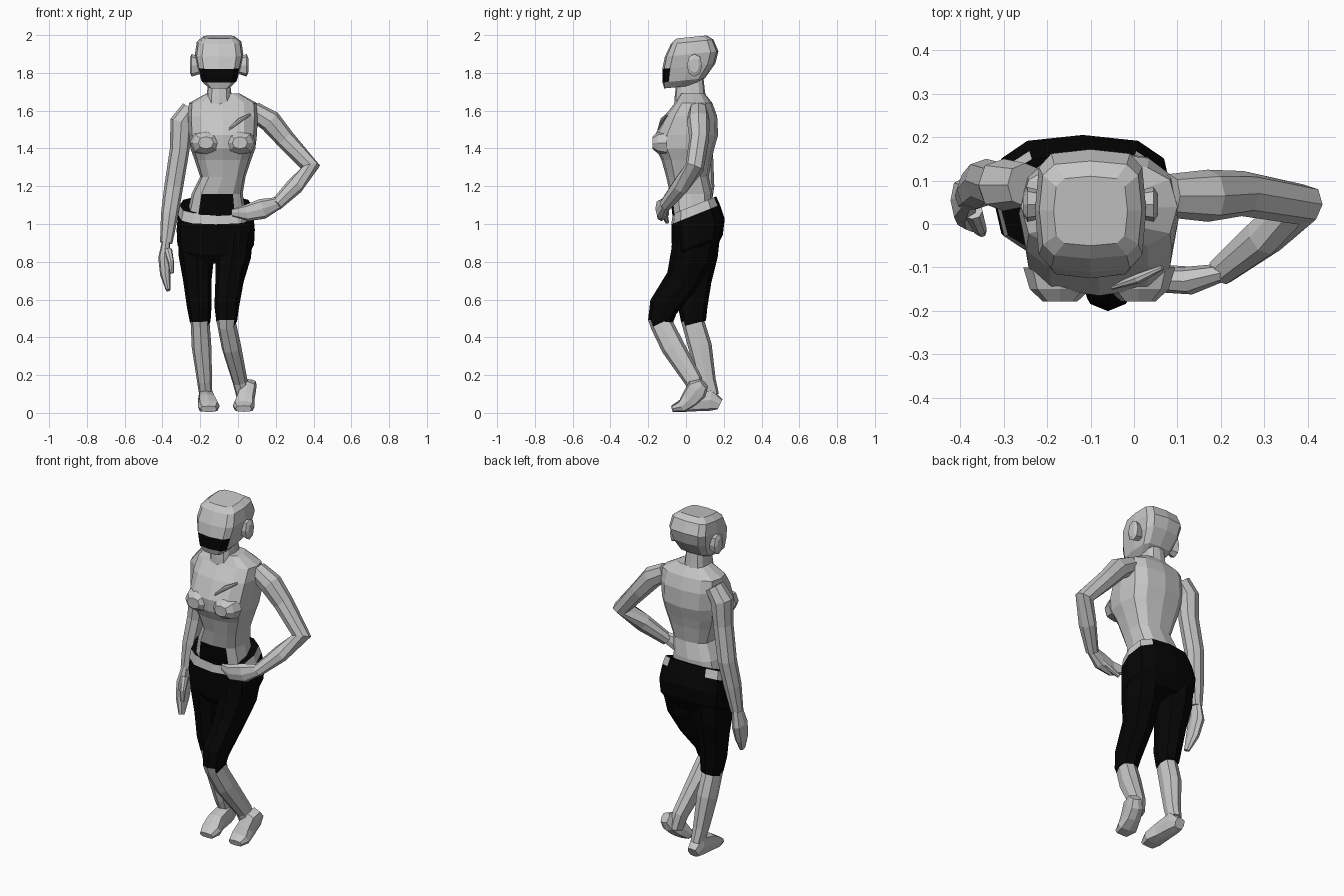
import bpy, bmesh, math
from mathutils import Vector

if "Cube" in bpy.data.objects:
    bpy.data.objects.remove(bpy.data.objects["Cube"])


def make_material(name, value):
    mat = bpy.data.materials.new(name)
    mat.use_nodes = True
    colour = (value, value, value, 1)
    mat.diffuse_color = colour
    mat.node_tree.nodes["Principled BSDF"].inputs["Base Color"].default_value = colour
    return mat


LIGHT = make_material("light grey", 0.56)
BLACK = make_material("near black", 0.0015)
ACROSS, DEPTH, UP = Vector((1, 0, 0)), Vector((0, 1, 0)), Vector((0, 0, 1))


def skin_rings(name, rings, is_black=None):
    """Join point rings into a closed faceted skin; is_black picks the dark faces."""
    bm = bmesh.new()
    loops = [[bm.verts.new(point) for point in ring] for ring in rings]
    count = len(loops[0])
    for lower, upper in zip(loops, loops[1:]):
        for i in range(count):
            j = (i + 1) % count
            bm.faces.new((lower[i], lower[j], upper[j], upper[i]))
    bm.faces.new(loops[0])
    bm.faces.new(loops[-1])
    bmesh.ops.recalc_face_normals(bm, faces=bm.faces)
    if is_black:
        for face in bm.faces:
            face.material_index = int(is_black(face.calc_center_median(), face.normal))
    mesh = bpy.data.meshes.new(name)
    bm.to_mesh(mesh)
    bm.free()
    mesh.materials.append(LIGHT)
    mesh.materials.append(BLACK)
    bpy.context.collection.objects.link(bpy.data.objects.new(name, mesh))


def outline(sides, power):
    """Unit rounded-square outline."""
    def squash(value):
        return math.copysign(abs(round(value, 6)) ** power, value)
    angles = [math.tau * i / sides for i in range(sides)]
    return [(squash(math.cos(angle)), squash(math.sin(angle))) for angle in angles]


def stack(name, centre_x, sections, slope=0, power=0.7, is_black=None):
    """Level sections: half width, front, back, height and optional sideways shift."""
    rings = []
    for half, front, back, height, *shift in sections:
        x = centre_x + sum(shift)
        middle, depth = (front + back) / 2, (back - front) / 2
        rings.append([(x + half * c, middle + depth * s, height + slope * depth * s)
                      for c, s in outline(12, power)])
    skin_rings(name, rings, is_black)


def limb(name, path, widths, side=ACROSS, flat=1, power=0.85, is_black=None):
    """Sections square to a path; widths run along side, flat scales the other way."""
    points = [Vector(point) for point in path]
    flats = flat if isinstance(flat, tuple) else [flat] * len(points)
    rings = []
    for i, (point, width) in enumerate(zip(points, widths)):
        tangent = (points[min(i + 1, len(points) - 1)] - points[max(i - 1, 0)]).normalized()
        u = (side - tangent * side.dot(tangent)).normalized() * width
        v = tangent.cross(u) * flats[i]
        rings.append([point + u * c + v * s for c, s in outline(8, power)])
    skin_rings(name, rings, is_black)


# Head with a dark mouth opening above the chin
head_x = -.1
stack("head", head_x, [
    (.06, -.115, .03, 1.725),
    (.095, -.125, .1, 1.76),
    (.115, -.125, .155, 1.835),
    (.128, -.112, .172, 1.9),
    (.118, -.08, .145, 1.965),
    (.085, -.05, .11, 1.99),
], slope=.1, power=.5,
    is_black=lambda centre, normal: normal.y < -.6 and 1.75 < centre.z < 1.83)
for label, sign in (("right", -1), ("left", 1)):
    limb(label + "_ear", [(head_x + sign * out, .045, 1.84) for out in (.1, .145, .155)],
         (.03, .04, .025), side=DEPTH, flat=1.5)
stack("neck", head_x, [
    (.07, -.065, .11, 1.62),
    (.065, -.06, .1, 1.69),
    (.055, -.05, .09, 1.78),
], slope=.2)

# Torso with a full chest and a dark belly panel
chest_x = -.08
stack("torso", chest_x, [
    (.16, -.07, .14, 1.03, -.035),
    (.135, -.085, .14, 1.16, -.03),
    (.12, -.105, .12, 1.25),
    (.15, -.13, .135, 1.34),
    (.172, -.16, .15, 1.4),
    (.18, -.165, .17, 1.47),
    (.185, -.115, .165, 1.57),
    (.18, -.06, .14, 1.64),
    (.09, -.03, .1, 1.69),
], is_black=lambda centre, normal:
    normal.y < -.6 and centre.z < 1.16 and abs(centre.x + .115) < .075)
for label, sign in (("right", -1), ("left", 1)):
    limb(label + "_bust", [(chest_x + sign * .09, y, 1.43) for y in (-.1, -.15, -.178)],
         (.085, .07, .04), flat=.8)
limb("chest_fold", [(-.05, -.145, 1.5), (.01, -.125, 1.55), (.065, -.1, 1.58)],
     (.006, .012, .006), side=DEPTH)

# Hips: the waistband is light except inside and at the centre of the back
stack("hips", -.118, [
    (.19, -.07, .16, 1.1),
    (.2, -.078, .18, 1.05),
    (.207, -.077, .205, .97),
    (.203, -.07, .195, .89),
    (.15, -.04, .16, .83),
], slope=.4, is_black=lambda centre, normal:
    centre.z < 1.04 + .4 * (centre.y - .05) or normal.z > .7
    or centre.y > 0 and abs(centre.x + .118) < .08)

# Legs share heights and widths; the trousers end below the knee
leg_heights = (.94, .83, .7, .56, .485, .47, .35, .17, .09)
leg_widths = (.1, .094, .075, .065, .055, .05, .052, .04, .034)
leg_lines = {
    "right": [(-.217, .06), (-.22, .055), (-.215, .045), (-.205, .035), (-.2, .04),
              (-.2, .04), (-.193, .075), (-.177, .11), (-.17, .135)],
    "left": [(-.02, .05), (-.025, .03), (-.045, -.02), (-.06, -.12), (-.06, -.135),
             (-.06, -.13), (-.035, -.07), (.01, .04), (.025, .06)],
}
for label, line in leg_lines.items():
    limb(label + "_leg", [(x, y, z) for (x, y), z in zip(line, leg_heights)],
         leg_widths, flat=1.2, is_black=lambda centre, normal: centre.z > .475)

# Feet: the left heel is raised
feet = {
    "right": [(-.17, .18, .045), (-.17, .13, .07), (-.165, .03, .055),
              (-.155, -.03, .035), (-.155, -.075, .02)],
    "left": [(.07, .095, .155), (.055, .06, .125), (.04, .02, .075),
             (.03, -.02, .035), (.03, -.07, .022)],
}
for label, path in feet.items():
    limb(label + "_foot", path, (.03, .042, .048, .058, .042),
         flat=(1, 1.4, 1, .55, .4), power=.6)

# Arms: the right hangs down, the left rests its hand on the hip
arm_widths = (.05, .06, .052, .05, .046, .033)
limb("right_arm", [(-.25, .09, 1.61), (-.3, .09, 1.54), (-.308, .09, 1.4),
                   (-.34, .1, 1.2), (-.362, .08, 1.05), (-.38, .065, .9)], arm_widths)
limb("left_arm", [(.08, .065, 1.6), (.17, .065, 1.545), (.25, .07, 1.45),
                  (.385, .045, 1.3), (.3, -.03, 1.2), (.2, -.11, 1.1)],
     arm_widths, side=DEPTH)


# Hands: a flat palm with fingers, and a thumb
def hand(label, side, fingers, thumb):
    limb(label + "_hand", fingers, (.033, .054, .045, .02), side=side, flat=.6)
    limb(label + "_thumb", thumb, (.022, .016, .01), side=side)


hand("right", DEPTH, [(-.38, .065, .92), (-.39, .055, .82), (-.385, .03, .73), (-.37, 0, .65)],
     [(-.37, .03, .86), (-.355, -.01, .8), (-.35, -.02, .74)])
hand("left", UP, [(.21, -.11, 1.11), (.13, -.13, 1.08), (.05, -.13, 1.06), (-.03, -.1, 1.06)],
     [(.13, -.12, 1.07), (.07, -.11, 1.04), (.02, -.1, 1.01)])
